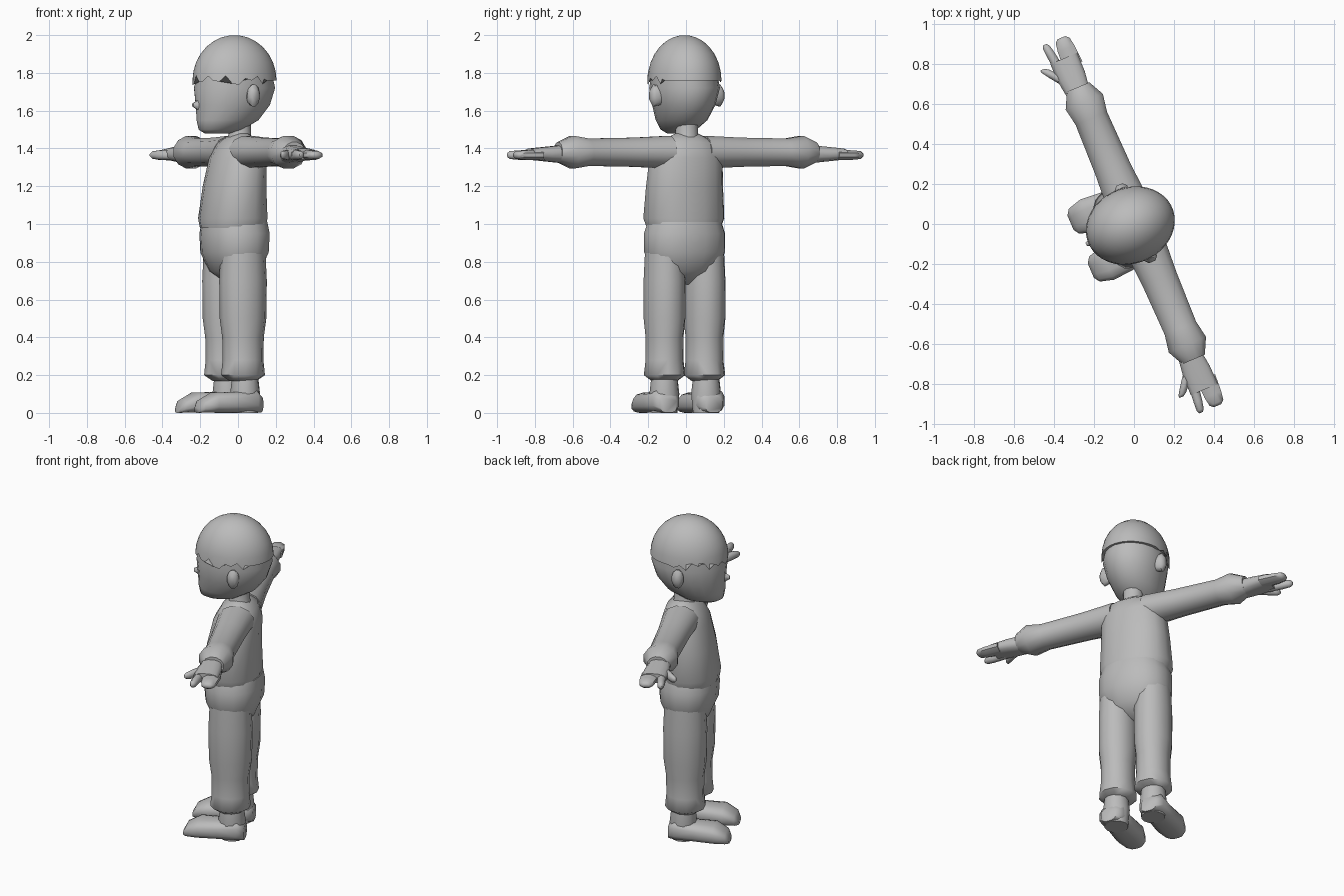
import bpy, bmesh, math
from mathutils import Matrix

cube = bpy.data.objects.get("Cube")
if cube:
    bpy.data.objects.remove(cube)

# The whole figure is turned away from the front
TURN = Matrix.Rotation(math.radians(-67), 4, 'Z')

grey = bpy.data.materials.new("plain_grey")
grey.use_nodes = True
grey.diffuse_color = (.5, .5, .5, 1)
shader = grey.node_tree.nodes["Principled BSDF"]
shader.inputs["Base Color"].default_value = grey.diffuse_color


def finish(name, bm):
    """Turn a bmesh into a smooth shaded object in the turned pose."""
    bmesh.ops.recalc_face_normals(bm, faces=bm.faces)
    mesh = bpy.data.meshes.new(name)
    bm.to_mesh(mesh)
    bm.free()
    mesh.materials.append(grey)
    mesh.transform(TURN)
    obj = bpy.data.objects.new(name, mesh)
    bpy.context.collection.objects.link(obj)
    bpy.ops.object.select_all(action='DESELECT')
    obj.select_set(True)
    bpy.context.view_layer.objects.active = obj
    bpy.ops.object.shade_smooth_by_angle(angle=math.radians(60))


def place(axis, along, u, v):
    """Cross-section coordinates to model coordinates."""
    if axis == 'x':
        return along, v, u
    if axis == 'y':
        return u, along, v
    return u, v, along


def rounded(value, power):
    return math.copysign(abs(value) ** power, value)


def no_offset(k, sine):
    return 0


def loft(name, axis, centre, rings, squash, sides=12, power=1,
         side=1, grounded=False, hem=no_offset):
    """Skin rings of (position, radius, optional shift); squash runs from first to last."""
    bm = bmesh.new()
    loops = []
    first, last = squash
    for i, (along, radius, *shift) in enumerate(rings):
        depth = radius * (first + (last - first) * i / (len(rings) - 1))
        middle = centre[1] + sum(shift) + (depth if grounded else 0)
        loop = []
        for k in range(sides):
            angle = math.tau * (k + .5) / sides
            sine = math.sin(angle)
            u = centre[0] + radius * rounded(math.cos(angle), power)
            v = middle + depth * rounded(sine, power)
            drop = hem(k, sine) if i == 0 else 0
            x, y, z = place(axis, along + drop, u, v)
            loop.append(bm.verts.new((x * side, y, z)))
        loops.append(loop)
    for low, high in zip(loops, loops[1:]):
        for k in range(sides):
            n = (k + 1) % sides
            bm.faces.new((low[k], low[n], high[n], high[k]))
    bm.faces.new(loops[0])
    bm.faces.new(loops[-1])
    finish(name, bm)


def finger(name, start, end, thickness, squash, side):
    """A tapered digit between two (outward, sideways) points of the hand."""
    rings = []
    for part, taper in ((0, 1), (.6, .9), (.9, .75), (1, .4)):
        outward, sideways = (a + (b - a) * part for a, b in zip(start, end))
        rings.append((outward, thickness * taper, sideways))
    loft(name, 'x', (1.365, 0), rings, (squash, squash), sides=8, side=side)


def ragged(k, sine):
    """Uneven points on the fringe, straight at the back."""
    return .025 * math.sin(k * k) if sine < .4 else 0


# Head with a flat underside to the jaw, and a small nose
loft("head", 'z', (0, 0), [
    (1.48, .05, -.12), (1.5, .09, -.1), (1.55, .13, -.06),
    (1.63, .16, -.03), (1.72, .18, -.02), (1.85, .16, -.02)],
    (1.4, 1.2), sides=20)
loft("nose", 'y', (0, 1.63), [(-.2, .03), (-.26, .01)], (1.5, 1), sides=8)

# Hair: a dome with a ragged fringe
dome = []
for step in range(8):
    lift = math.radians(step * 12)
    dome.append((1.76 + .24 * math.sin(lift), .19 * math.cos(lift)))
loft("hair", 'z', (0, -.02), dome, (1.2, 1.2), sides=40, hem=ragged)

# Neck, shirt and trouser seat
loft("neck", 'z', (0, .01), [(1.42, .08), (1.47, .06), (1.56, .06)], (1, 1))
loft("shirt", 'z', (0, 0), [
    (.98, .2, -.03), (1.03, .22, -.03), (1.2, .21, -.02),
    (1.35, .2), (1.43, .16, .01), (1.48, .06, .01)],
    (.82, .6), sides=16, power=.9)
loft("trouser_seat", 'z', (0, -.02), [
    (.68, .05), (.75, .17), (.85, .22), (.95, .22), (1.01, .2)],
    (.7, .82), sides=16, power=.9)

for side, label in ((1, "left_"), (-1, "right_")):
    loft(label + "ear", 'x', (1.68, .01),
         [(.15, .05), (.19, .06), (.21, .03)], (.6, .6), side=side)

    # Sleeve with a flared cuff
    loft(label + "sleeve", 'x', (1.38, .01), [
        (.1, .09), (.3, .08), (.57, .075), (.66, .09), (.74, .055)],
        (1.2, 1.15), side=side)

    # Hand: palm, joined fingers, forefinger and thumb
    loft(label + "palm", 'x', (1.37, 0), [(.7, .05), (.8, .04), (.9, .03)],
         (1.2, 2.5), power=.8, side=side)
    finger(label + "fingers", (.85, .03), (1, .03), .03, 1.8, side)
    finger(label + "forefinger", (.85, -.04), (1, -.06), .03, .9, side)
    finger(label + "thumb", (.76, -.02), (.89, -.12), .03, 1, side)

    # Trouser leg with a knee bulge and gathered cuff
    loft(label + "trouser_leg", 'z', (.115, -.02), [
        (.17, .07), (.2, .11), (.28, .1), (.4, .1),
        (.5, .11), (.7, .11), (.9, .1)], (1.05, 1.2), side=side)

    # Shoe: ankle rising out of a rounded foot
    loft(label + "shoe_ankle", 'z', (.12, -.01),
         [(0, .07), (.1, .08), (.19, .07)], (1, 1), side=side)
    loft(label + "shoe_foot", 'y', (.13, 0), [
        (.07, .05), (.03, .08), (-.08, .08), (-.2, .09), (-.27, .07), (-.29, .04)],
        (.9, .4), power=.7, side=side, grounded=True)
